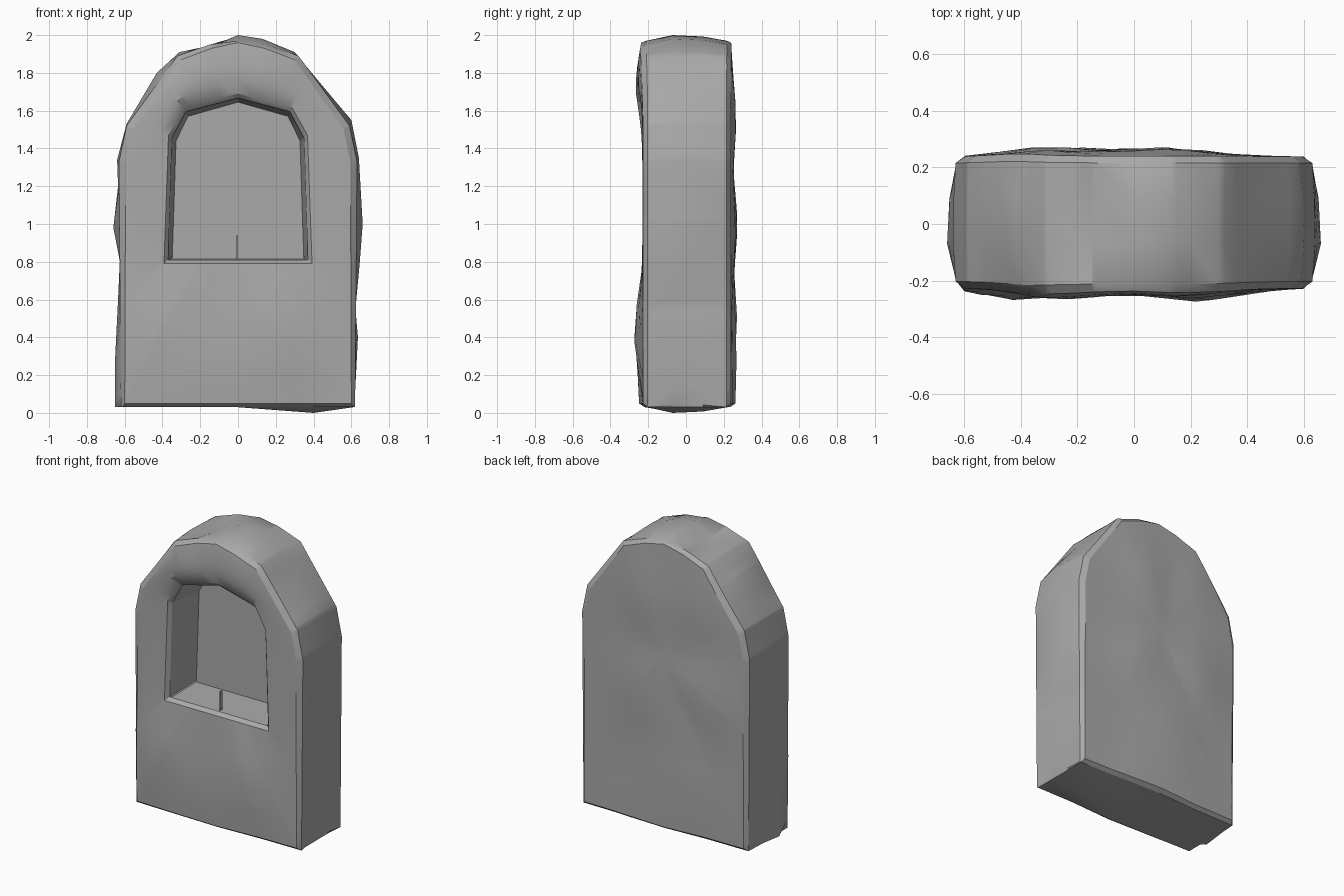
import bpy, bmesh, math
from mathutils import Vector

if "Cube" in bpy.data.objects:
    bpy.data.objects.remove(bpy.data.objects["Cube"])

stone = bpy.data.materials.new("grey stone")
stone.use_nodes = True
grey = (0.4, 0.4, 0.4, 1)
stone.diffuse_color = grey
stone.node_tree.nodes["Principled BSDF"].inputs["Base Color"].default_value = grey

CENTRE = Vector((0, 1.2))


def mirrored(half):
    """Closed outline (x, z) from a right half running bottom to top."""
    return half + [(-x, z) for x, z in reversed(half) if x > 0]


# Outlines: face edge, rim, weathered middle, and the recess opening
face = mirrored([(0.60, 0.05), (0.595, 1.33), (0.56, 1.5), (0.3, 1.87), (0.14, 1.93), (0, 1.96)])
rim = mirrored([(0.62, 0.03), (0.63, 1.33), (0.59, 1.52), (0.32, 1.89), (0.15, 1.95), (0, 1.97)])
middle = [(0.4, 0.0), (0.61, 0.03), (0.635, 0.4), (0.62, 0.57), (0.645, 0.8), (0.66, 1.0),
          (0.64, 1.35), (0.6, 1.55), (0.39, 1.8), (0.3, 1.91), (0.13, 1.98), (0, 2.0),
          (-0.18, 1.92), (-0.31, 1.91), (-0.43, 1.8), (-0.59, 1.53), (-0.64, 1.34),
          (-0.635, 1.2), (-0.66, 0.98), (-0.625, 0.8), (-0.65, 0.3), (-0.65, 0.03), (0, 0.03)]
opening = mirrored([(0.392, 0.79), (0.368, 1.47), (0.285, 1.62), (0, 1.69)])
lip = mirrored([(0.37, 0.81), (0.35, 1.455), (0.275, 1.595), (0, 1.667)])
inner = mirrored([(0.348, 0.82), (0.328, 1.44), (0.265, 1.57), (0, 1.645)])


def angle_of(p):
    return math.atan2(p[1] - CENTRE.y, p[0] - CENTRE.x) % math.tau


# Ray directions through every corner, plus an even spread
angles = [i * math.tau / 24 for i in range(24)]
for outline in (face, rim, middle, opening, lip, inner):
    angles += [angle_of(p) for p in outline]
angles.sort()
angles = [a for i, a in enumerate(angles) if i == 0 or a - angles[i - 1] > 1e-4]


def sample(outline):
    """Points where the rays meet the outline."""
    result = []
    for a in angles:
        d = Vector((math.cos(a), math.sin(a)))
        best = 0
        for i, q in enumerate(outline):
            p = Vector(outline[i - 1]) - CENTRE
            e = Vector(q) - CENTRE - p
            den = d.x * e.y - d.y * e.x
            if abs(den) < 1e-9:
                continue
            t = (p.x * e.y - p.y * e.x) / den
            u = (p.x * d.y - p.y * d.x) / den
            if t > 0 and -1e-4 <= u <= 1 + 1e-4:
                best = max(best, t)
        result.append(CENTRE + d * best)
    return result


def blend(a, b, t):
    return [p.lerp(q, t) for p, q in zip(a, b)]


def bulge(p, bumps):
    return sum(h * math.exp(-((p.x - x) / 0.2) ** 2 - ((p.y - z) / 0.25) ** 2)
               for x, z, h in bumps)


front_bumps = [(-0.38, 0.4, 0.04), (0.2, 0.42, 0.045), (-0.1, 0.05, 0.03),
               (-0.25, 1.72, 0.035), (0.15, 1.78, 0.025)]
back_bumps = [(-0.3, 1.0, 0.033), (0.12, 0.95, 0.03), (-0.14, 0.42, 0.035),
              (0.1, 0.05, 0.035), (0.1, 1.55, 0.025), (-0.3, 1.6, 0.02)]

face, rim, middle, opening, lip, inner = map(sample, (face, rim, middle, opening, lip, inner))
bm = bmesh.new()


def ring(points, y, bumps=(), sign=1):
    return [bm.verts.new((p.x, y + sign * bulge(p, bumps), p.y)) for p in points]


# Headstone body: recess, front, weathered sides, back
centre_ring = [CENTRE] * len(angles)
rings = [ring(inner, 0.05), ring(lip, -0.205), ring(opening, -0.23)]
rings += [ring(blend(opening, face, t), -0.23, front_bumps, -1) for t in (0.3, 0.55, 0.8)]
rings += [ring(face, -0.228, front_bumps, -0.8), ring(rim, -0.203, front_bumps, -0.6),
          ring(middle, -0.07), ring(blend(rim, middle, 0.75), 0.09),
          ring(rim, 0.215, back_bumps, 0.6), ring(face, 0.238, back_bumps, 0.8)]
rings += [ring(blend(face, centre_ring, t), 0.24, back_bumps) for t in (0.2, 0.4, 0.6, 0.8)]
for a, b in zip(rings, rings[1:]):
    for i in range(len(angles)):
        bm.faces.new((a[i - 1], a[i], b[i], b[i - 1]))
bm.faces.new(rings[0])
hub = bm.verts.new((0, 0.24 + bulge(CENTRE, back_bumps), CENTRE.y))
for i in range(len(angles)):
    bm.faces.new((rings[-1][i - 1], rings[-1][i], hub))
bmesh.ops.recalc_face_normals(bm, faces=bm.faces)
mesh = bpy.data.meshes.new("headstone")
bm.to_mesh(mesh)
bm.free()
headstone = bpy.data.objects.new("headstone", mesh)
bpy.context.collection.objects.link(headstone)
mesh.materials.append(stone)
bpy.ops.object.select_all(action="DESELECT")
headstone.select_set(True)
bpy.context.view_layer.objects.active = headstone
bpy.ops.object.shade_smooth_by_angle(angle=math.radians(30))

# Thin upright sliver on the recess sill
bpy.ops.mesh.primitive_cube_add(size=1, location=(-0.003, -0.18, 0.87))
sliver = bpy.context.object
sliver.name = "sill_sliver"
sliver.scale = (0.008, 0.02, 0.14)
sliver.data.materials.append(stone)
